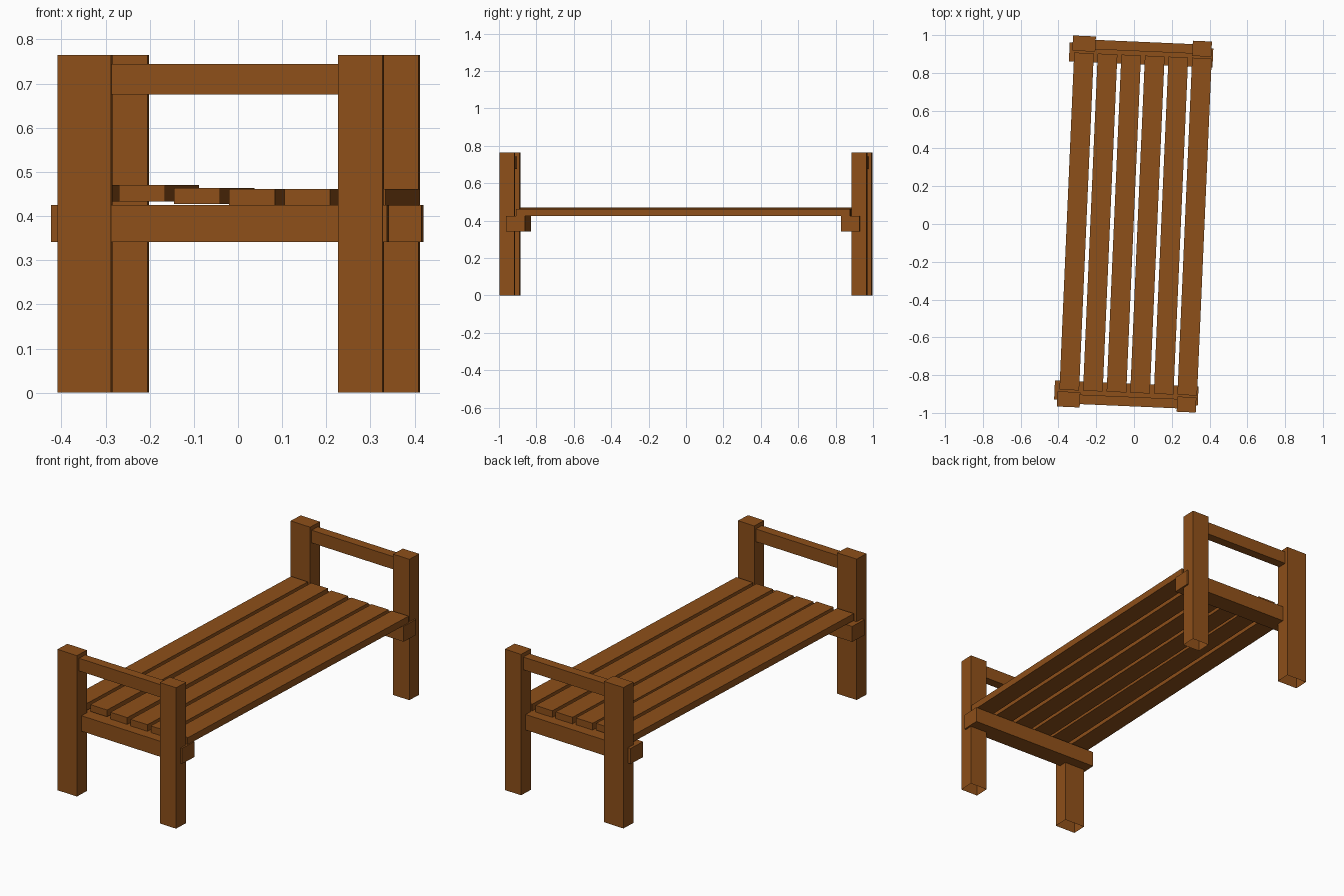
import bpy, bmesh, math
from mathutils import Matrix

if "Cube" in bpy.data.objects:
    bpy.data.objects.remove(bpy.data.objects["Cube"])

# The whole bench sits slightly turned about z
TURN = Matrix.Rotation(math.radians(-2.5), 4, 'Z')

wood = bpy.data.materials.new("wood")
wood.diffuse_color = (0.27, 0.08, 0.01, 1)
wood.use_nodes = True
wood.node_tree.nodes["Principled BSDF"].inputs["Base Color"].default_value = wood.diffuse_color


def board(name, x, y, z, open_bottom=False):
    """Box from (min, max) ranges, in the bench's own axes."""
    bm = bmesh.new()
    bmesh.ops.create_cube(bm, size=1)
    for v in bm.verts:
        v.co = [r[0] if c < 0 else r[1] for c, r in zip(v.co, (x, y, z))]
    if open_bottom:
        bm.normal_update()
        under = [f for f in bm.faces if f.normal.z < -0.9]
        bmesh.ops.delete(bm, geom=under, context='FACES_ONLY')
    bm.transform(TURN)
    mesh = bpy.data.meshes.new(name)
    bm.to_mesh(mesh)
    bm.free()
    mesh.materials.append(wood)
    ob = bpy.data.objects.new(name, mesh)
    bpy.context.collection.objects.link(ob)
    return ob


# Two matching end frames: posts, top rail and seat rail
for end, s in (("front", -1), ("back", 1)):
    def span(a, b):
        return sorted((s * a, s * b))
    # left posts are a little wider than the right ones
    for side, x in (("left", (-0.366, -0.245)), ("right", (0.269, 0.370))):
        board(f"{end}_{side}_post", x, span(0.9025, 0.983), (0, 0.765), True)
    board(f"{end}_top_rail", (-0.25, 0.275), span(0.915, 0.965), (0.675, 0.744))
    board(f"{end}_seat_rail", (-0.382, 0.379), span(0.845, 0.946), (0.341, 0.425))

# Seat slats, stepping down slightly from left to right
bottoms = (0.433, 0.433, 0.427, 0.424, 0.424, 0.424)
for i, z in enumerate(bottoms):
    x = -0.356 + i * 0.125
    board(f"seat_slat_{i + 1}", (x, x + 0.104), (-0.893, 0.893), (z, z + 0.037))
